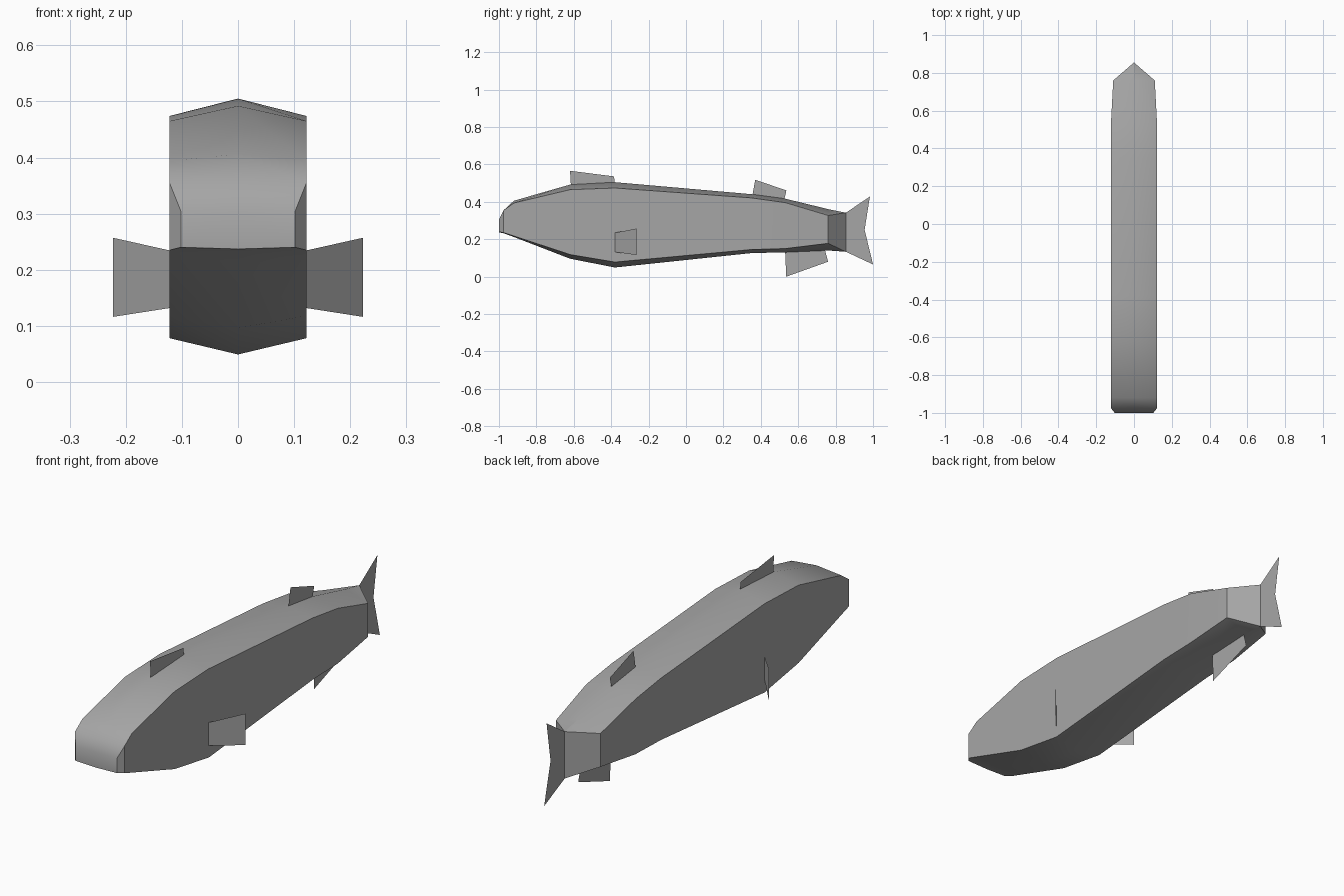
import bpy
import bmesh
import math

default_cube = bpy.data.objects.get("Cube")
if default_cube:
    bpy.data.objects.remove(default_cube, do_unlink=True)


def make_material(name, colour):
    material = bpy.data.materials.new(name)
    material.use_nodes = True
    material.diffuse_color = colour
    shader = material.node_tree.nodes["Principled BSDF"]
    shader.inputs["Base Color"].default_value = colour
    return material


grey = make_material("plain grey", (0.38, 0.38, 0.38, 1))


def finish(name, bm):
    """Turn a bmesh into a named, coloured object."""
    mesh = bpy.data.meshes.new(name)
    bm.to_mesh(mesh)
    bm.free()
    mesh.materials.append(grey)
    obj = bpy.data.objects.new(name, mesh)
    bpy.context.collection.objects.link(obj)
    return obj


def flat_fin(name, points):
    """Thin sheet fin from a list of corner positions."""
    bm = bmesh.new()
    bm.faces.new([bm.verts.new(p) for p in points])
    return finish(name, bm)


def centre_fin(name, outline):
    """Sheet fin lying in the middle plane, outline given as (y, z)."""
    return flat_fin(name, [(0, y, z) for y, z in outline])


# Body cross-sections from nose to tail:
# y, half width, side top, ridge top, side bottom, keel bottom
stations = [
    (-1.0, 0.102, 0.305, 0.305, 0.24, 0.237),
    (-0.975, 0.122, 0.355, 0.355, 0.235, 0.232),
    (-0.92, 0.122, 0.394, 0.406, 0.217, 0.212),
    (-0.62, 0.122, 0.465, 0.492, 0.118, 0.096),
    (-0.38, 0.122, 0.474, 0.505, 0.078, 0.049),
    (0.35, 0.122, 0.421, 0.441, 0.145, 0.126),
    (0.53, 0.122, 0.396, 0.417, 0.15, 0.13),
    (0.76, 0.11, 0.327, 0.361, 0.178, 0.14),
    (0.855, 0, 0.342, 0.342, 0.133, 0.133),
]

# Body: six-sided loft with a shallow ridge and keel
bm = bmesh.new()
rings = []
for y, half, side_top, ridge, side_low, keel in stations:
    section = [(half, side_top), (0, ridge), (-half, side_top),
               (-half, side_low), (0, keel), (half, side_low)]
    rings.append([bm.verts.new((x, y, z)) for x, z in section])
for front, back in zip(rings, rings[1:]):
    for i in range(len(front)):
        j = (i + 1) % len(front)
        bm.faces.new((front[i], front[j], back[j], back[i]))
bm.faces.new(rings[0])
bmesh.ops.remove_doubles(bm, verts=bm.verts, dist=0.0005)
bmesh.ops.recalc_face_normals(bm, faces=bm.faces)
body = finish("body", bm)

# Smooth the gentle bends, keep the flank edges crisp
bpy.ops.object.select_all(action="DESELECT")
body.select_set(True)
bpy.context.view_layer.objects.active = body
bpy.ops.object.shade_smooth_by_angle(angle=math.radians(30))

# Fins along the middle plane
centre_fin("front_dorsal_fin",
           [(-0.615, 0.48), (-0.62, 0.566), (-0.385, 0.536), (-0.38, 0.5)])
centre_fin("rear_dorsal_fin",
           [(0.355, 0.435), (0.37, 0.518), (0.537, 0.461), (0.525, 0.41)])
centre_fin("anal_fin",
           [(0.53, 0.135), (0.536, 0), (0.76, 0.08), (0.742, 0.145)])
centre_fin("tail_fin",
           [(0.855, 0.342), (0.983, 0.428), (0.955, 0.25),
            (1.0, 0.065), (0.855, 0.133)])

# Paired side fins, swept back and flaring at the tip
for side_name, sign in (("left", 1), ("right", -1)):
    root, tip = sign * 0.12, sign * 0.223
    flat_fin(side_name + "_side_fin",
             [(root, -0.383, 0.132), (tip, -0.265, 0.116),
              (tip, -0.265, 0.257), (root, -0.383, 0.234)])
